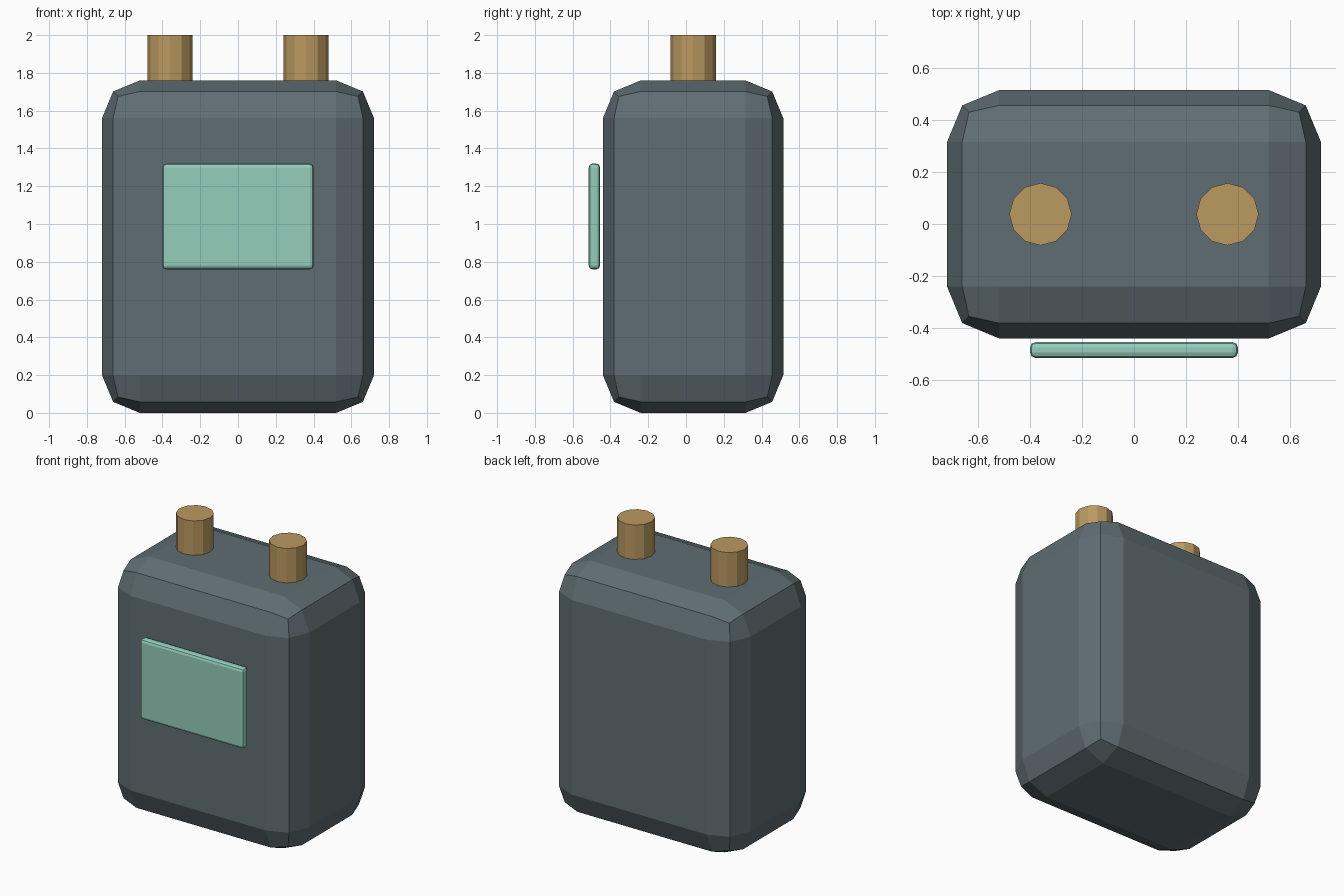
import bpy

if "Cube" in bpy.data.objects:
    bpy.data.objects.remove(bpy.data.objects["Cube"])


def material(name, color):
    mat = bpy.data.materials.new(name)
    mat.diffuse_color = (*color, 1)
    mat.use_nodes = True
    mat.node_tree.nodes["Principled BSDF"].inputs["Base Color"].default_value = mat.diffuse_color
    return mat


def rounded_box(name, center, size, radius, mat):
    bpy.ops.mesh.primitive_cube_add(size=1, location=center)
    obj = bpy.context.object
    obj.name = name
    obj.scale = size
    bpy.ops.object.transform_apply(location=False, rotation=False, scale=True)
    bevel = obj.modifiers.new("Rounded edges", 'BEVEL')
    bevel.width = radius
    bevel.segments = 2
    bevel.limit_method = 'NONE'
    obj.data.materials.append(mat)
    return obj


slate = material("slate", (0.115, 0.155, 0.17))
mint = material("mint", (0.30, 0.61, 0.50))
brass = material("brass", (0.50, 0.32, 0.12))

# Chunky casing
rounded_box("casing", (0, 0.0375, 0.88), (1.44, 0.955, 1.76), 0.2, slate)

# Thin display panel floating just off the front
rounded_box("front_panel", (0, -0.485, 1.04), (0.8, 0.06, 0.56), 0.02, mint)

# Pair of twelve-sided pegs on top
for side, x in (("left", -0.36), ("right", 0.36)):
    bpy.ops.mesh.primitive_cylinder_add(vertices=12, radius=0.12, depth=0.28,
                                        location=(x, 0.0375, 1.86))
    peg = bpy.context.object
    peg.name = f"top_peg_{side}"
    peg.data.materials.append(brass)
